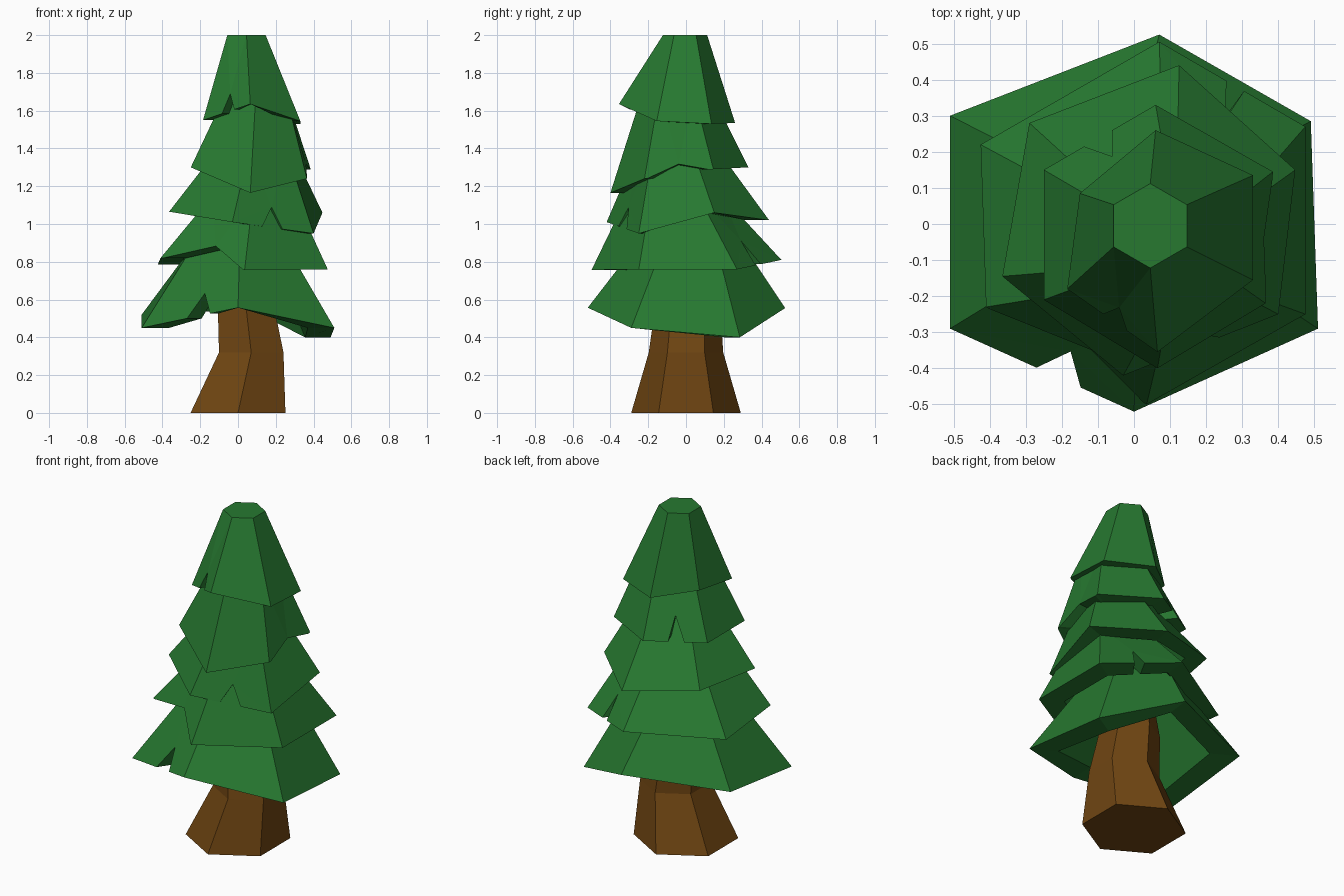
import bpy, bmesh
from math import sin, cos, radians
from mathutils import Vector

if "Cube" in bpy.data.objects:
    bpy.data.objects.remove(bpy.data.objects["Cube"])


def material(name, color):
    m = bpy.data.materials.new(name)
    m.diffuse_color = (*color, 1)
    m.use_nodes = True
    m.node_tree.nodes["Principled BSDF"].inputs["Base Color"].default_value = m.diffuse_color
    return m


GREEN = material("needles", (0.02, 0.19, 0.03))
BROWN = material("bark", (0.16, 0.06, 0.006))


def hexagon(cx, cy, z, r, rot=0):
    # starts at the front corner, runs anticlockwise seen from above
    return [Vector((cx + r * cos(radians(60 * k - 90 + rot)),
                    cy + r * sin(radians(60 * k - 90 + rot)), z)) for k in range(6)]


def finish(bm, name, mat):
    bmesh.ops.recalc_face_normals(bm, faces=bm.faces)
    # split concave notched sides cleanly
    bmesh.ops.triangulate(bm, faces=[f for f in bm.faces if len(f.verts) > 6])
    me = bpy.data.meshes.new(name)
    bm.to_mesh(me)
    bm.free()
    me.materials.append(mat)
    bpy.context.collection.objects.link(bpy.data.objects.new(name, me))


def skirt_wall(bm, bottom, top, notches):
    """Six sloping sides; notches cut the lower edge. Returns the lower loop and top loop."""
    b = [bm.verts.new(p) for p in bottom]
    t = [bm.verts.new(p) for p in top]
    loop = []
    for k in range(6):
        j = (k + 1) % 6
        cut = []
        if k in notches:
            t0, ta, t1, up = notches[k]
            for s, h in ((t0, 0), (ta, up), (t1, 0)):
                low = bottom[k].lerp(bottom[j], s)
                cut.append(bm.verts.new(low.lerp(top[k].lerp(top[j], s), h)))
        bm.faces.new([b[k], *cut, b[j], t[j], t[k]])
        loop += [b[k], *cut]
    bm.faces.new(t)
    return loop


def tier(name, bottom, top, notches):
    # hollow skirt: outer wall, inner wall and the rim between them
    bm = bmesh.new()
    outer = [Vector(p) for p in bottom]
    cx, cy, z, r, rot = top
    mid = sum(outer, Vector()) / 6
    inner = [Vector((mid.x + (p.x - mid.x) * 0.72, mid.y + (p.y - mid.y) * 0.72, p.z)) for p in outer]
    a = skirt_wall(bm, outer, hexagon(cx, cy, z, r, rot), notches)
    c = skirt_wall(bm, inner, hexagon(cx, cy, z - 0.06, r * 0.7, rot), notches)
    for k in range(len(a)):
        j = (k + 1) % len(a)
        bm.faces.new([a[k], a[j], c[j], c[k]])
    finish(bm, name, GREEN)


# foliage tiers: corners run front, right front, right back, back, left back, left front
tier("foliage_tier_1",
     [(0, -.52, .557), (.51, -.29, .45), (.49, .285, .40), (.07, .525, .555), (-.51, .30, .52), (-.51, -.29, .45)],
     (.01, .02, .90, .275, 0), {5: (.47, .58, .71, .31)})
tier("foliage_tier_2",
     [(.035, -.50, .757), (.475, -.25, .76), (.475, .27, .76), (.07, .505, .81), (-.425, .22, .785), (-.41, -.23, .82)],
     (.08, -.06, 1.15, .25, 0), {2: (.42, .47, .54, .35), 5: (.02, .57, .98, .27)})
tier("foliage_tier_3",
     [(-.03, -.42, 1.01), (.40, -.25, .95), (.447, .15, 1.06), (.125, .44, 1.02), (-.29, .28, 1.07), (-.365, -.145, 1.065)],
     (.09, -.045, 1.40, .21, -8), {0: (.37, .50, .62, .26)})
tier("foliage_tier_4",
     [(.065, -.40, 1.165), (.365, -.22, 1.24), (.385, .145, 1.29), (.06, .33, 1.30), (-.25, .15, 1.30), (-.25, -.21, 1.30)],
     (.095, -.05, 1.70, .18, 0), {1: (.05, .5, .95, .12), 3: (.39, .51, .64, .33)})
tier("foliage_tier_5",
     [(.065, -.355, 1.635), (.33, -.155, 1.545), (.33, .135, 1.53), (.06, .26, 1.535), (-.15, .085, 1.57), (-.185, -.18, 1.55)],
     (.045, -.005, 2.0, .117, 0), {5: (.40, .53, .66, .23)})

# crooked trunk
bm = bmesh.new()
rings = [[bm.verts.new(p) for p in hexagon(*s)]
         for s in ((0, 0, 0, .29), (.07, 0, .32, .197), (.04, .01, .58, .17), (.05, 0, .85, .14))]
for lo, hi in zip(rings, rings[1:]):
    for k in range(6):
        j = (k + 1) % 6
        bm.faces.new([lo[k], lo[j], hi[j], hi[k]])
bm.faces.new(rings[0])
bm.faces.new(rings[-1])
finish(bm, "trunk", BROWN)
